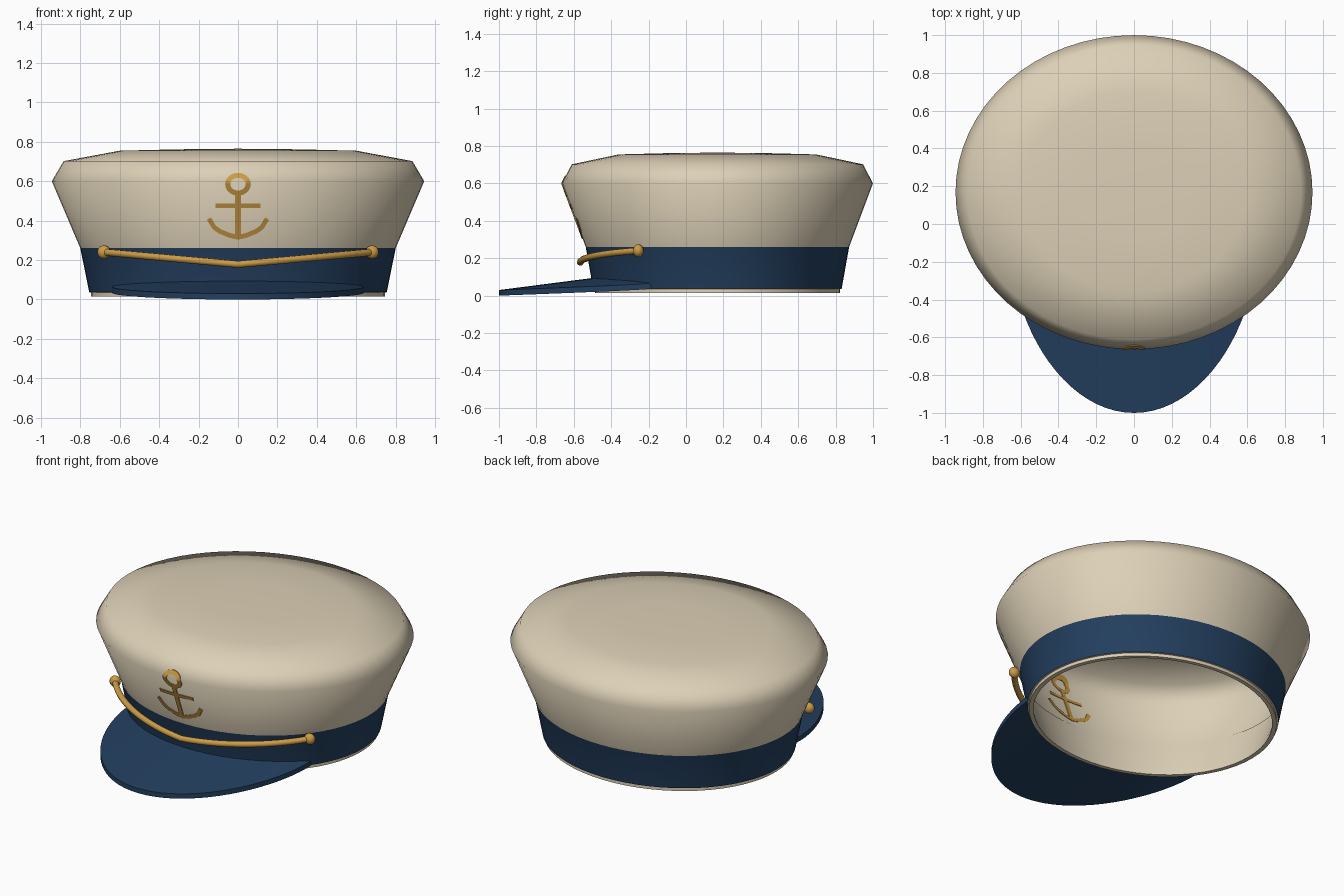
import bpy, bmesh, math

if "Cube" in bpy.data.objects:
    bpy.data.objects.remove(bpy.data.objects["Cube"])

CY, RATIO = 0.168, 0.88      # centre and depth/width ratio of the oval hat
SEG = 64


def material(name, rgb):
    m = bpy.data.materials.new(name)
    m.diffuse_color = (*rgb, 1)
    m.use_nodes = True
    m.node_tree.nodes["Principled BSDF"].inputs["Base Color"].default_value = m.diffuse_color
    return m


CREAM = material("cream cloth", (0.72, 0.63, 0.47))
NAVY = material("navy cloth", (0.017, 0.05, 0.115))
GOLD = material("gold", (0.60, 0.33, 0.06))


def finish(name, bm, mats, angle=65):
    me = bpy.data.meshes.new(name)
    bm.to_mesh(me)
    bm.free()
    ob = bpy.data.objects.new(name, me)
    bpy.context.collection.objects.link(ob)
    for m in mats:
        me.materials.append(m)
    smooth(ob, angle)
    return ob


def smooth(ob, angle):
    bpy.ops.object.select_all(action='DESELECT')
    ob.select_set(True)
    bpy.context.view_layer.objects.active = ob
    bpy.ops.object.shade_smooth_by_angle(angle=math.radians(angle))


def front_y(x, r):
    """y on the front half of the oval with half-width r."""
    return CY - RATIO * math.sqrt(max(r * r - x * x, 0))


# Cap body: oval profile from top centre, down outside, under the rim, up inside
profile = [(0.3, 0.762), (0.60, 0.755), (0.885, 0.702), (0.945, 0.60),
           (0.80, 0.26), (0.755, 0.037), (0.745, 0.035), (0.745, 0.015),
           (0.718, 0.015), (0.725, 0.05), (0.798, 0.265)]
BAND_STEP = 4
bm = bmesh.new()
rings = []
for r, z in profile:
    rings.append([bm.verts.new((r * math.cos(2 * math.pi * i / SEG),
                                CY + RATIO * r * math.sin(2 * math.pi * i / SEG), z))
                  for i in range(SEG)])
top = bm.verts.new((0, CY, 0.765))
for i in range(SEG):
    j = (i + 1) % SEG
    bm.faces.new((top, rings[0][i], rings[0][j]))
    for k in range(len(rings) - 1):
        a, b = rings[k], rings[k + 1]
        f = bm.faces.new((a[i], b[i], b[j], a[j]))
        f.material_index = 1 if k == BAND_STEP else 0
finish("cap_body_and_band", bm, [CREAM, NAVY])

# Visor: crescent sloping from the band down to the tip
bm = bmesh.new()
N, THICK = 40, 0.03
rows = []
for i in range(N + 1):
    t = math.pi * (i / N - 0.5)
    x, c = 0.64 * math.sin(t), max(math.cos(t), 0)
    inner = (x, front_y(x, 0.752), 0.065 + 0.03 * c)
    outer = (x, -0.2 - 0.8 * c ** 1.2, 0.065 - 0.035 * c)
    loop = [inner, outer, (*outer[:2], outer[2] - THICK), (*inner[:2], inner[2] - THICK)]
    rows.append([bm.verts.new(p) for p in loop])
for a, b in zip(rows, rows[1:]):
    for k in range(4):
        n = (k + 1) % 4
        bm.faces.new((a[k], a[n], b[n], b[k]))
bm.faces.new(rows[0])
bm.faces.new(rows[-1][::-1])
bmesh.ops.recalc_face_normals(bm, faces=bm.faces)
finish("visor", bm, [NAVY], 35)

# Cord: shallow V around the front of the band
HALF, ROPE_R = 0.68, 0.833
cu = bpy.data.curves.new("cord", 'CURVE')
cu.dimensions = '3D'
cu.bevel_depth = 0.018
cu.bevel_resolution = 3
sp = cu.splines.new('POLY')
M = 32
sp.points.add(M)
for i, p in enumerate(sp.points):
    x = HALF * (2 * i / M - 1)
    p.co = (x, front_y(x, ROPE_R), 0.178 + 0.062 * abs(x) / HALF, 1)
cord = bpy.data.objects.new("cord", cu)
bpy.context.collection.objects.link(cord)
cu.materials.append(GOLD)
bpy.ops.object.select_all(action='DESELECT')
cord.select_set(True)
bpy.context.view_layer.objects.active = cord
bpy.ops.object.convert(target='MESH')
smooth(bpy.context.view_layer.objects.active, 50)

# Cord buttons at both ends
for side, label in ((-1, "left"), (1, "right")):
    bpy.ops.mesh.primitive_uv_sphere_add(segments=20, ring_count=12, radius=0.034,
                                         location=(side * HALF, front_y(HALF, ROPE_R), 0.24))
    knob = bpy.context.object
    knob.name = label + "_cord_button"
    knob.scale = (1, 0.85, 1)
    knob.data.materials.append(GOLD)
    smooth(knob, 60)


# Painted anchor: thin strips wrapped on the front of the crown
def crown_y(x, z):
    (r0, z0), (r1, z1), (r2, z2) = profile[4], profile[3], profile[2]
    if z < z1:
        r = r0 + (r1 - r0) * (z - z0) / (z1 - z0)
    else:
        r = r1 + (r2 - r1) * (z - z1) / (z2 - z1)
    return front_y(x, r)


def stroke(bm, pts, width, closed=False):
    n = len(pts)
    cross = []
    for i, (x, z) in enumerate(pts):
        p = pts[(i - 1) % n] if closed else pts[max(i - 1, 0)]
        q = pts[(i + 1) % n] if closed else pts[min(i + 1, n - 1)]
        dx, dz = q[0] - p[0], q[1] - p[1]
        s = width / 2 / math.hypot(dx, dz)
        loop = []
        for side, off in ((1, -1), (-1, -1), (-1, 1), (1, 1)):
            px, pz = x - side * dz * s, z + side * dx * s
            loop.append(bm.verts.new((px, crown_y(px, pz) + off * 0.0045, pz)))
        cross.append(loop)
    pairs = list(zip(cross, cross[1:]))
    if closed:
        pairs.append((cross[-1], cross[0]))
    else:
        bm.faces.new(cross[0])
        bm.faces.new(cross[-1][::-1])
    for a, b in pairs:
        for k in range(4):
            m = (k + 1) % 4
            bm.faces.new((a[k], a[m], b[m], b[k]))


bm = bmesh.new()
stroke(bm, [(0.052 * math.cos(math.pi * i / 16), 0.585 + 0.045 * math.sin(math.pi * i / 16))
            for i in range(32)], 0.026, True)                                   # ring
stroke(bm, [(0, 0.545 - 0.0225 * i) for i in range(11)], 0.028)                 # shank
stroke(bm, [(-0.115 + 0.023 * i, 0.475) for i in range(11)], 0.022)             # crossbar
right_arm = [(0.045, 0.326), (0.09, 0.345), (0.12, 0.365), (0.148, 0.41)]
stroke(bm, [(-x, z) for x, z in right_arm[::-1]] + [(0, 0.315)] + right_arm, 0.024)  # arms
bmesh.ops.recalc_face_normals(bm, faces=bm.faces)
finish("painted_anchor", bm, [GOLD], 30)
